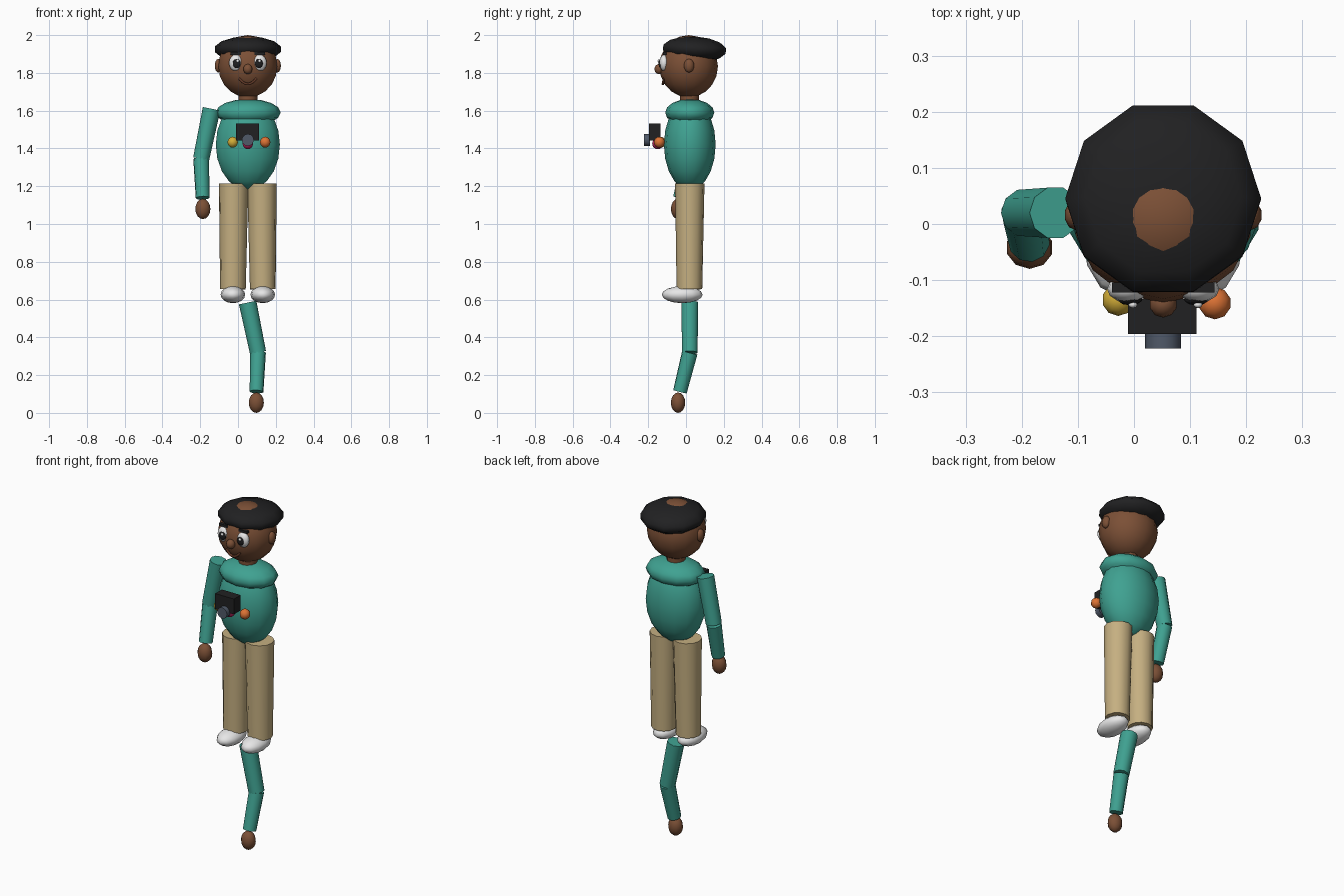
import bpy, bmesh, math
from mathutils import Vector, Matrix

if "Cube" in bpy.data.objects:
    bpy.data.objects.remove(bpy.data.objects["Cube"])

CX = 0.052  # the body's own centre line


def mat(name, r, g, b):
    m = bpy.data.materials.new(name)
    m.diffuse_color = (r, g, b, 1)
    m.use_nodes = True
    m.node_tree.nodes["Principled BSDF"].inputs["Base Color"].default_value = m.diffuse_color
    return m


SKIN = mat("brown skin", 0.20, 0.08, 0.037)
TEAL = mat("teal", 0.05, 0.36, 0.285)
KHAKI = mat("khaki", 0.56, 0.43, 0.22)
BLACK = mat("black", 0.015, 0.015, 0.016)
WHITE = mat("white", 0.82, 0.82, 0.82)
SLATE = mat("slate", 0.08, 0.10, 0.14)
YELLOW = mat("yellow", 0.65, 0.42, 0.04)
ORANGE = mat("orange", 0.72, 0.17, 0.035)
MAGENTA = mat("magenta", 0.50, 0.02, 0.12)
MOUTH = mat("dark brown", 0.12, 0.04, 0.02)


def finish(name, bm, material, smooth=50):
    me = bpy.data.meshes.new(name)
    bm.to_mesh(me)
    bm.free()
    ob = bpy.data.objects.new(name, me)
    bpy.context.collection.objects.link(ob)
    me.materials.append(material)
    if smooth:
        bpy.ops.object.select_all(action='DESELECT')
        ob.select_set(True)
        bpy.context.view_layer.objects.active = ob
        bpy.ops.object.shade_smooth_by_angle(angle=math.radians(smooth))
    return ob


def ball(name, loc, radii, material, seg=12, rings=8, spin=0, tilt=0):
    bm = bmesh.new()
    bmesh.ops.create_uvsphere(bm, u_segments=seg, v_segments=rings, radius=1)
    m = (Matrix.Translation(loc) @ Matrix.Rotation(math.radians(tilt), 4, 'X')
         @ Matrix.Diagonal((*radii, 1)) @ Matrix.Rotation(math.radians(spin), 4, 'Z'))
    bm.transform(m)
    return finish(name, bm, material, 75)


def rod(name, a, b, ra, rb, material, seg=12):
    a, b = Vector(a), Vector(b)
    bm = bmesh.new()
    bmesh.ops.create_cone(bm, cap_ends=True, segments=seg, radius1=ra, radius2=rb,
                          depth=(b - a).length)
    q = (b - a).to_track_quat('Z', 'Y').to_matrix().to_4x4()
    bm.transform(Matrix.Translation((a + b) / 2) @ q)
    return finish(name, bm, material)


def box(name, loc, size, material):
    bm = bmesh.new()
    bmesh.ops.create_cube(bm, size=1)
    bm.transform(Matrix.Translation(loc) @ Matrix.Diagonal((*size, 1)))
    return finish(name, bm, material, 0)


# head, flat cap and neck
ball("head", (CX, 0.014, 1.835), (0.16, 0.155, 0.165), SKIN, 14, 10)
ball("cap", (CX, 0.045, 1.925), (0.179, 0.179, 0.068), BLACK, 10, 7, spin=90, tilt=-3)
rod("neck", (CX, 0.018, 1.62), (CX, 0.018, 1.72), 0.05, 0.05, SKIN)

# face
ball("nose", (CX, -0.142, 1.82), (0.025, 0.025, 0.027), SKIN, 10, 8)
for s, side in ((-1, "left"), (1, "right")):
    ball(side + "_ear", (CX + s * 0.156, 0.016, 1.838), (0.02, 0.027, 0.036), SKIN, 10, 8)
    ex = CX + s * 0.063
    ball(side + "_eye", (ex, -0.116, 1.853), (0.037, 0.024, 0.044), WHITE)
    ball(side + "_pupil", (CX + s * 0.059, -0.134, 1.85), (0.022, 0.011, 0.025), BLACK, 10, 8)
    ball(side + "_eye_glint", (CX + s * 0.058 + 0.004, -0.144, 1.863),
         (0.008, 0.006, 0.008), WHITE, 8, 6)
    box(side + "_eyebrow", (ex + s * 0.001, -0.113, 1.903), (0.055, 0.018, 0.014), BLACK)

# smile: a round tube swept along an arc
curve = bpy.data.curves.new("smile_path", 'CURVE')
curve.dimensions = '3D'
curve.bevel_depth = 0.007
curve.bevel_resolution = 1
sp = curve.splines.new('POLY')
N = 9
sp.points.add(N - 1)
for i, p in enumerate(sp.points):
    t = -1 + 2 * i / (N - 1)
    p.co = (CX + 0.046 * t, -0.122 + 0.006 * t * t, 1.741 + 0.03 * t * t, 1)
curve.use_fill_caps = True
curve.materials.append(MOUTH)
smile = bpy.data.objects.new("smile", curve)
bpy.context.collection.objects.link(smile)

# torso and hood
ball("torso", (CX, 0.02, 1.42), (0.174, 0.137, 0.24), TEAL, 14, 10)
ball("hood", (CX + 0.002, 0.02, 1.59), (0.172, 0.13, 0.072), TEAL, 12, 8)

# legs and shoes
for s, side in ((-1, "left"), (1, "right")):
    rod(side + "_leg", (CX + s * 0.079, 0.018, 0.655), (CX + s * 0.075, 0.02, 1.215),
        0.068, 0.078, KHAKI)
    ball(side + "_shoe", (CX + s * 0.079, -0.02, 0.626), (0.065, 0.108, 0.045), WHITE)


# arms: one at the shoulder, one hanging loose below the feet
def arm(side, shoulder, s):
    sh = Vector(shoulder)
    elbow = sh + Vector((s * 0.055, 0.0, -0.265))
    wrist = sh + Vector((s * 0.047, -0.052, -0.472))
    hand = sh + Vector((s * 0.046, -0.062, -0.53))
    rod(side + "_upper_arm", sh, elbow, 0.047, 0.043, TEAL, 10)
    rod(side + "_forearm", elbow, wrist, 0.042, 0.037, TEAL, 10)
    ball(side + "_hand", hand, (0.042, 0.038, 0.054), SKIN, 10, 8)


arm("left", (-0.14, 0.02, 1.61), -1)
arm("right", (0.051, 0.02, 0.584), 1)

# camera on the chest and the beads below it
box("camera_body", (0.05, -0.165, 1.488), (0.122, 0.062, 0.09), BLACK)
rod("camera_lens", (CX, -0.19, 1.445), (CX, -0.222, 1.445), 0.032, 0.032, SLATE)
for name, x, y, z, m in (("yellow_bead", -0.028, -0.135, 1.433, YELLOW),
                         ("magenta_bead", CX, -0.15, 1.425, MAGENTA),
                         ("orange_bead", 0.144, -0.141, 1.433, ORANGE)):
    ball(name, (x, y, z), (0.029, 0.029, 0.029), m, 10, 8)
